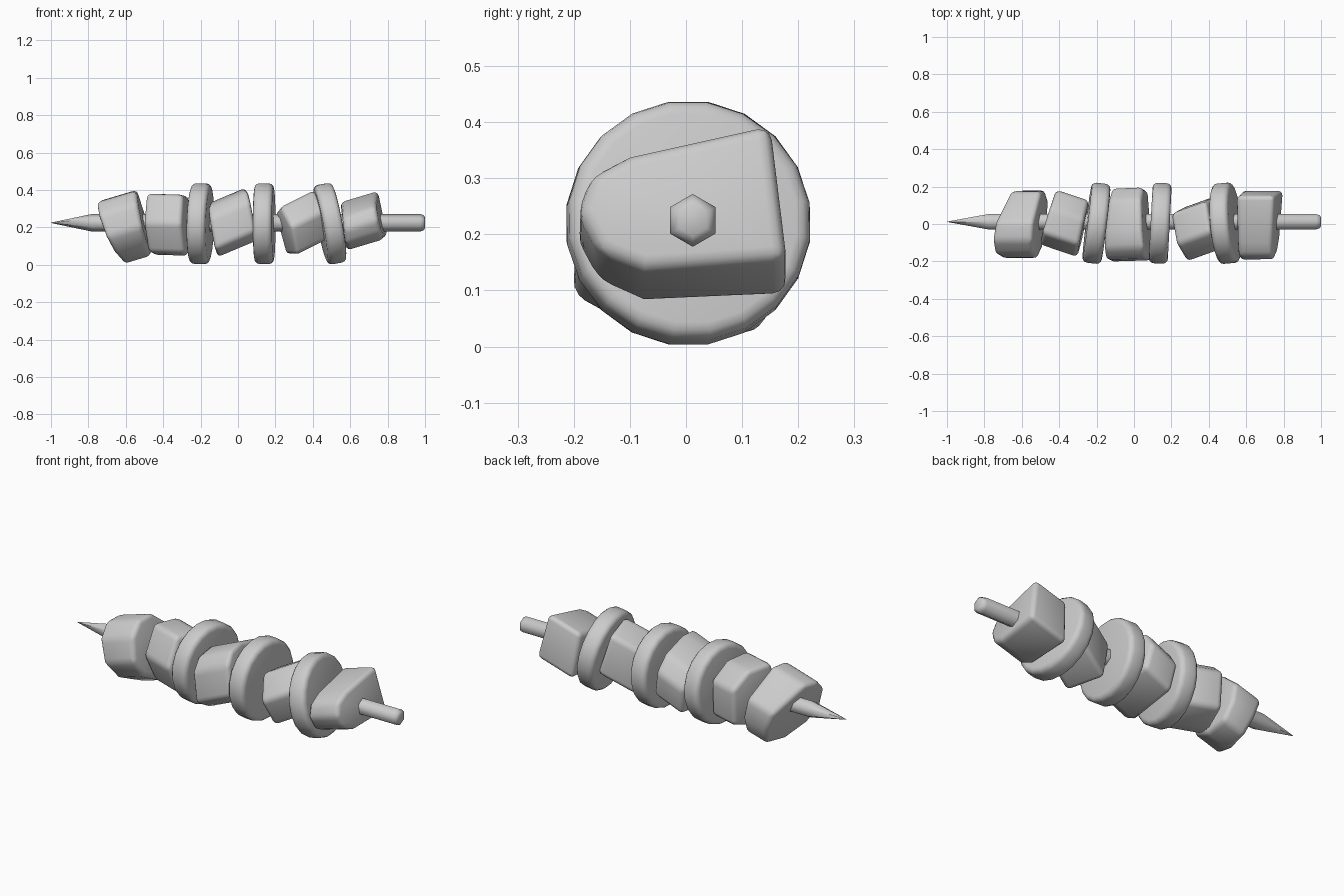
import bpy, bmesh
from math import pi, cos, sin, radians
from mathutils import Matrix

if "Cube" in bpy.data.objects:
    bpy.data.objects.remove(bpy.data.objects["Cube"])

AXIS_Y, AXIS_Z = 0.012, 0.225


def finish(name, bm, bevel=0.0, min_angle=0.6, segments=3, smooth=35):
    bmesh.ops.recalc_face_normals(bm, faces=bm.faces)
    if bevel:
        sharp = [e for e in bm.edges if e.calc_face_angle(0) > min_angle]
        bmesh.ops.bevel(bm, geom=sharp, offset=bevel, segments=segments,
                        profile=0.5, affect='EDGES', clamp_overlap=True)
    mesh = bpy.data.meshes.new(name)
    bm.to_mesh(mesh)
    bm.free()
    ob = bpy.data.objects.new(name, mesh)
    bpy.context.collection.objects.link(ob)
    bpy.ops.object.select_all(action='DESELECT')
    ob.select_set(True)
    bpy.context.view_layer.objects.active = ob
    bpy.ops.object.shade_smooth_by_angle(angle=radians(smooth))
    return ob


def loft(rings):
    """Skin equal rings of points and cap both ends."""
    bm = bmesh.new()
    loops = [[bm.verts.new(p) for p in ring] for ring in rings]
    n = len(loops[0])
    for a, b in zip(loops, loops[1:]):
        for i in range(n):
            j = (i + 1) % n
            bm.faces.new((a[i], a[j], b[j], b[i]))
    bm.faces.new(loops[0])
    bm.faces.new(loops[-1])
    return bm


def chunk(name, profile, left, right, sy, sz, bevel=0.025):
    """Slanted prism: y-z profile at mid length, end planes (x, dx/dy, dx/dz)."""
    mid = (left[0] + right[0]) / 2
    rings = []
    for x0, ky, kz in (left, right):
        ring = []
        for y, z in profile:
            x = x0 + ky * y + kz * (z - AXIS_Z)
            ring.append((x, y + sy * (x - mid), z + sz * (x - mid)))
        rings.append(ring)
    return finish(name, loft(rings), bevel)


def slice_disc(name, x, tilt_y, tilt_z, y=0.004, z=0.22, r=0.218, t=0.102):
    bm = bmesh.new()
    bmesh.ops.create_cone(bm, cap_ends=True, segments=20, radius1=r, radius2=r, depth=t)
    m = (Matrix.Translation((x, y, z)) @ Matrix.Rotation(radians(tilt_z), 4, 'Z')
         @ Matrix.Rotation(radians(tilt_y), 4, 'Y') @ Matrix.Rotation(pi / 2, 4, 'Y')
         @ Matrix.Rotation(pi / 20, 4, 'Z'))
    bm.transform(m)
    return finish(name, bm, 0.027)


# Hexagonal skewer with a pointed tip and softened blunt end
rings = []
for x, r in ((-1, 0.001), (-0.78, 0.047), (0.975, 0.047), (0.993, 0.04), (1, 0.028)):
    rings.append([(x, AXIS_Y + r * sin(i * pi / 3), AXIS_Z + r * cos(i * pi / 3))
                  for i in range(6)])
finish("skewer", loft(rings), smooth=65)

# Meat chunks, from the tip to the handle
chunk("meat_chunk_1",
      [(-0.09, 0.38), (0.01, 0.385), (0.175, 0.24), (0.178, 0.12), (0.13, 0.02),
       (0.0, 0.01), (-0.13, 0.08), (-0.185, 0.18), (-0.16, 0.31)],
      (-0.688, 0.18, -0.36), (-0.507, 0.08, -0.2), 0.0, 0.3)
chunk("meat_chunk_2",
      [(-0.09, 0.378), (0.06, 0.372), (0.168, 0.29), (0.155, 0.09), (0.0, 0.052),
       (-0.09, 0.065), (-0.16, 0.22)],
      (-0.462, 0.28, -0.03), (-0.272, 0.2, -0.03), -0.33, -0.03)
chunk("meat_chunk_3",
      [(-0.13, 0.365), (-0.03, 0.382), (0.13, 0.34), (0.195, 0.25), (0.175, 0.095),
       (-0.12, 0.075), (-0.2, 0.125), (-0.185, 0.3)],
      (-0.128, 0.07, -0.17), (0.066, -0.07, -0.17), 0.03, 0.42)
chunk("meat_chunk_4",
      [(-0.07, 0.368), (0.105, 0.345), (0.115, 0.095), (-0.12, 0.065), (-0.185, 0.23)],
      (0.247, -0.2, -0.25), (0.432, -0.18, -0.24), 0.36, 0.5)
chunk("meat_chunk_5",
      [(-0.1, 0.322), (0.15, 0.374), (0.18, 0.115), (-0.075, 0.103), (-0.155, 0.14),
       (-0.194, 0.215), (-0.17, 0.285)],
      (0.565, 0.0, -0.12), (0.764, 0.085, -0.19), 0.0, 0.3)

# Round vegetable slices between the chunks
slice_disc("vegetable_slice_1", -0.201, 1.5, -7)
slice_disc("vegetable_slice_2", 0.14, 0, -3)
slice_disc("vegetable_slice_3", 0.491, -10.4, 5)
